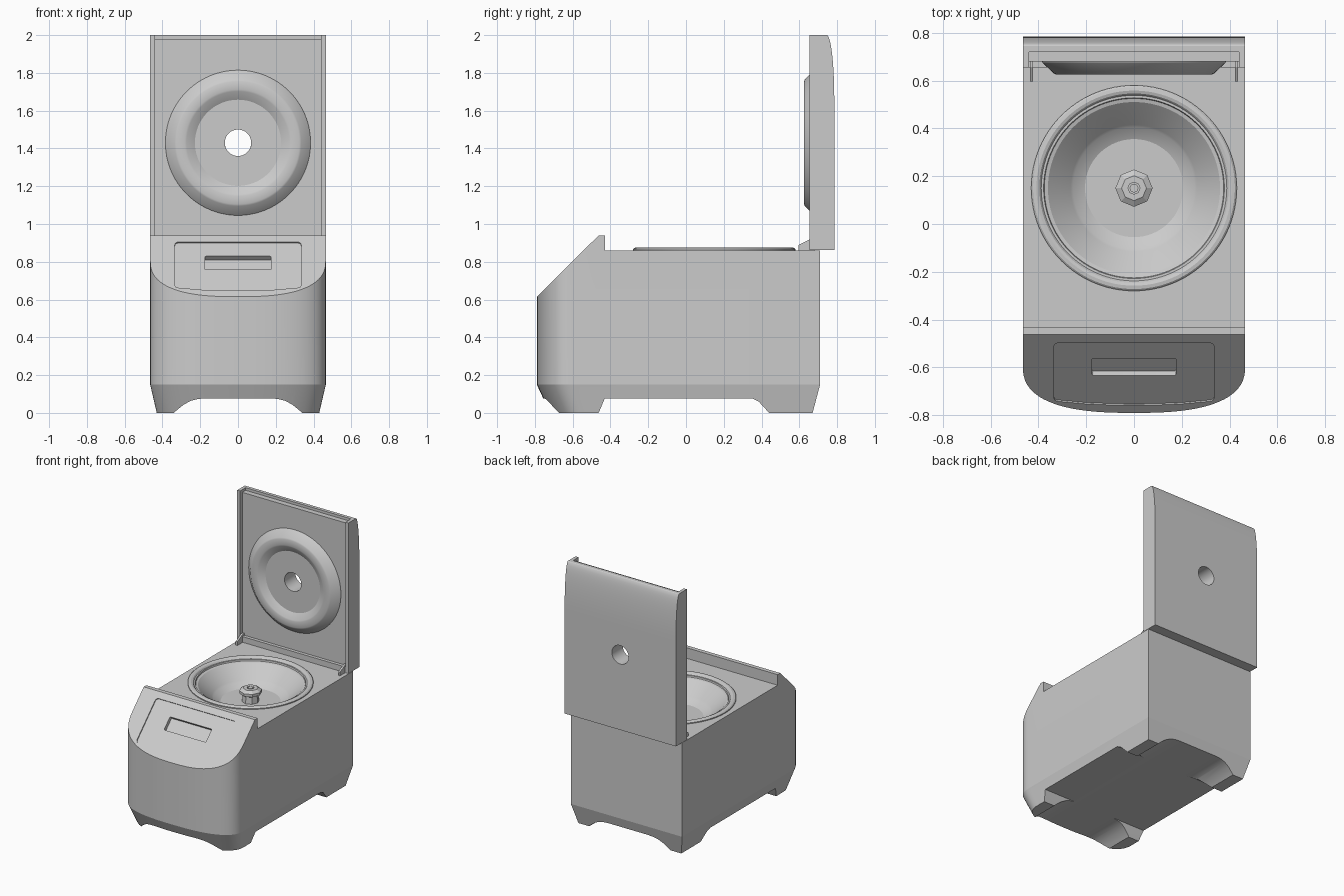
import bpy, bmesh, math
from mathutils import Matrix, Vector

if "Cube" in bpy.data.objects:
    bpy.data.objects.remove(bpy.data.objects["Cube"])

TOP = Matrix.Identity(4)
SIDE = Matrix(((0, 0, 1, 0), (1, 0, 0, 0), (0, 1, 0, 0), (0, 0, 0, 1)))    # (y, z) along x
FRONT = Matrix(((1, 0, 0, 0), (0, 0, -1, 0), (0, 1, 0, 0), (0, 0, 0, 1)))  # (x, z) along -y


def finish(name, bm):
    bmesh.ops.recalc_face_normals(bm, faces=bm.faces)
    me = bpy.data.meshes.new(name)
    bm.to_mesh(me)
    bm.free()
    ob = bpy.data.objects.new(name, me)
    bpy.context.collection.objects.link(ob)
    return ob


def prism(name, pts, a, b, m=TOP, end=None):
    """Polygon from height a to b; 'end' is an optional different outline at b."""
    bm = bmesh.new()
    v0 = [bm.verts.new(m @ Vector((x, y, a))) for x, y in pts]
    v1 = [bm.verts.new(m @ Vector((x, y, b))) for x, y in (end or pts)]
    n = len(pts)
    bm.faces.new(v0)
    bm.faces.new(v1)
    for i in range(n):
        bm.faces.new((v0[i], v0[(i + 1) % n], v1[(i + 1) % n], v1[i]))
    return finish(name, bm)


def lathe(name, profile, steps, m=TOP):
    bm = bmesh.new()
    vs = [bm.verts.new((r, 0, h)) for r, h in profile]
    es = [bm.edges.new(p) for p in zip(vs, vs[1:])]
    bmesh.ops.spin(bm, geom=vs + es, cent=(0, 0, 0), axis=(0, 0, 1),
                   angle=math.tau, steps=steps, use_duplicate=False)
    bmesh.ops.remove_doubles(bm, verts=bm.verts, dist=1e-5)
    bm.transform(m)
    return finish(name, bm)


def boolean(ob, cutter, op='DIFFERENCE'):
    mod = ob.modifiers.new("cut", 'BOOLEAN')
    mod.operation, mod.solver, mod.object = op, 'EXACT', cutter
    bpy.context.view_layer.objects.active = ob
    bpy.ops.object.modifier_apply(modifier=mod.name)
    bpy.data.objects.remove(cutter)


def smooth(ob, deg=25):
    bpy.ops.object.select_all(action='DESELECT')
    ob.select_set(True)
    bpy.context.view_layer.objects.active = ob
    bpy.ops.object.shade_smooth_by_angle(angle=math.radians(deg))


def circle(cx, cy, r, n=64):
    return [(cx + r * math.cos(math.tau * i / n), cy + r * math.sin(math.tau * i / n)) for i in range(n)]


def rounded(pts, r, n=5):
    """Round every corner of a polygon with a small quadratic curve."""
    out = []
    for i, p in enumerate(pts):
        p = Vector(p)
        a = p + (Vector(pts[i - 1]) - p).normalized() * r
        b = p + (Vector(pts[(i + 1) % len(pts)]) - p).normalized() * r
        for k in range(n + 1):
            t = k / n
            out.append(tuple(a * (1 - t) ** 2 + p * 2 * t * (1 - t) + b * t * t))
    return out


# plan outline: bowed front with rounded corners, square back
N = 2.6
outline = []
for i in range(41):
    t = math.pi * (i / 40 - 0.5)
    s, c = math.sin(t), max(math.cos(t), 0)
    if i in (0, 40):
        c = 0
    outline.append((0.465 * math.copysign(abs(s) ** (2 / N), s), -0.59 - 0.2 * c ** (2 / N)))
outline += [(0.465, 0.71), (-0.465, 0.71)]

# body housing with raised sloping front
body = prism("body_housing", outline, 0.15, 1.0)
boolean(body, prism("c", [(-0.9, 0.1), (-0.9, 0.506), (-0.462, 0.94), (-0.43, 0.94),
                          (-0.43, 0.86), (0.8, 0.86), (0.8, 0.1)], -0.6, 0.6, SIDE), 'INTERSECT')
boolean(body, prism("c", circle(0, 0.15, 0.415, 96), 0.66, 1.0))

# control panel recess and display window, cut square to the slope
up = Vector((0, 0.328, 0.325)).normalized()
nor = Vector((1, 0, 0)).cross(up)
SLOPE = Matrix((Vector((1, 0, 0)), up, nor)).transposed().to_4x4()
SLOPE.translation = (0, -0.79, 0.615)
bottom = [(x, 0.045 + 0.022 * (x / 0.335) ** 2) for x in (-0.2, -0.1, 0, 0.1, 0.2)]
panel = rounded([(-0.335, 0.067), (0.335, 0.067), (0.335, 0.412), (-0.335, 0.412)], 0.025)
panel = panel[:6] + bottom + panel[6:]
boolean(body, prism("c", panel, -0.008, 0.1, SLOPE))
boolean(body, prism("c", rounded([(-0.175, 0.212), (0.175, 0.212), (0.175, 0.313), (-0.175, 0.313)], 0.008),
                    -0.035, 0.1, SLOPE))
smooth(body)

# tapered base, channelled both ways to leave four feet
foot_outline = [(x * 0.925, -0.025 + (y + 0.04) * 0.927) for x, y in outline]
base = prism("base_with_feet", outline, 0.15, 0, TOP, foot_outline)
boolean(base, prism("c", [(-0.475, -0.02), (-0.46, 0.005), (-0.43, 0.077), (0.35, 0.077),
                          (0.385, 0.06), (0.44, 0), (0.455, -0.02)], -0.7, 0.7, SIDE))
arch = [(0.355, -0.02), (0.335, 0.005), (0.29, 0.042), (0.25, 0.064), (0.21, 0.074), (0.16, 0.0775)]
boolean(base, prism("c", arch + [(-x, z) for x, z in reversed(arch)], -1, 1, FRONT))
smooth(base)

# chamber bowl with raised gasket rim
CHAMBER = Matrix.Translation((0, 0.15, 0))
smooth(lathe("chamber_bowl", [(0.43, 0.855), (0.43, 0.867), (0.422, 0.874), (0.408, 0.876), (0.396, 0.872),
                              (0.388, 0.862), (0.378, 0.862), (0.375, 0.852), (0.36, 0.848), (0.265, 0.76),
                              (0.255, 0.75), (0.205, 0.725), (0, 0.725)], 96, CHAMBER))

# rotor knob with eight sides, and its spindle
lathe("rotor_knob", [(0.06, 0.72), (0.055, 0.775), (0.078, 0.787), (0.078, 0.808), (0.052, 0.825),
                     (0.025, 0.825), (0.025, 0.81), (0, 0.81)], 8, CHAMBER)
smooth(lathe("spindle", [(0.018, 0.72), (0.018, 0.827), (0, 0.827)], 24, CHAMBER))

# open lid: curved back, recessed inside between side rails
back = [(0.745 + 0.04 * math.sin(t), 2.0 - 0.34 * (1 - math.cos(t)))
        for t in [math.pi / 2 * i / 12 for i in range(13)]]
lid = prism("lid", [(0.655, 0.862), (0.655, 2.0)] + back + [(0.785, 0.862)], -0.465, 0.465, SIDE)
boolean(lid, prism("c", [(0.6, 0.905), (0.68, 0.905), (0.68, 1.98), (0.72, 1.98), (0.72, 2.1), (0.6, 2.1)],
                   -0.44, 0.44, SIDE))
boolean(lid, prism("c", circle(0, 1.43, 0.07), -1, 0, FRONT))
smooth(lid)

# raised dish on the inside of the lid around the viewing port
DISH = Matrix.Translation((0, 0, 1.43)) @ FRONT
smooth(lathe("lid_dish", [(0.385, -0.682), (0.383, -0.675), (0.335, -0.629), (0.325, -0.625), (0.282, -0.625),
                          (0.272, -0.628), (0.228, -0.655), (0.07, -0.655), (0.07, -0.69)], 96, DISH))

# hinge brackets
for sx, side in ((-1, "left"), (1, "right")):
    prism("hinge_bracket_" + side, [(0.595, 0.855), (0.595, 0.888), (0.657, 0.92), (0.68, 0.92), (0.68, 0.855)],
          sx * 0.422, sx * 0.436, SIDE)
